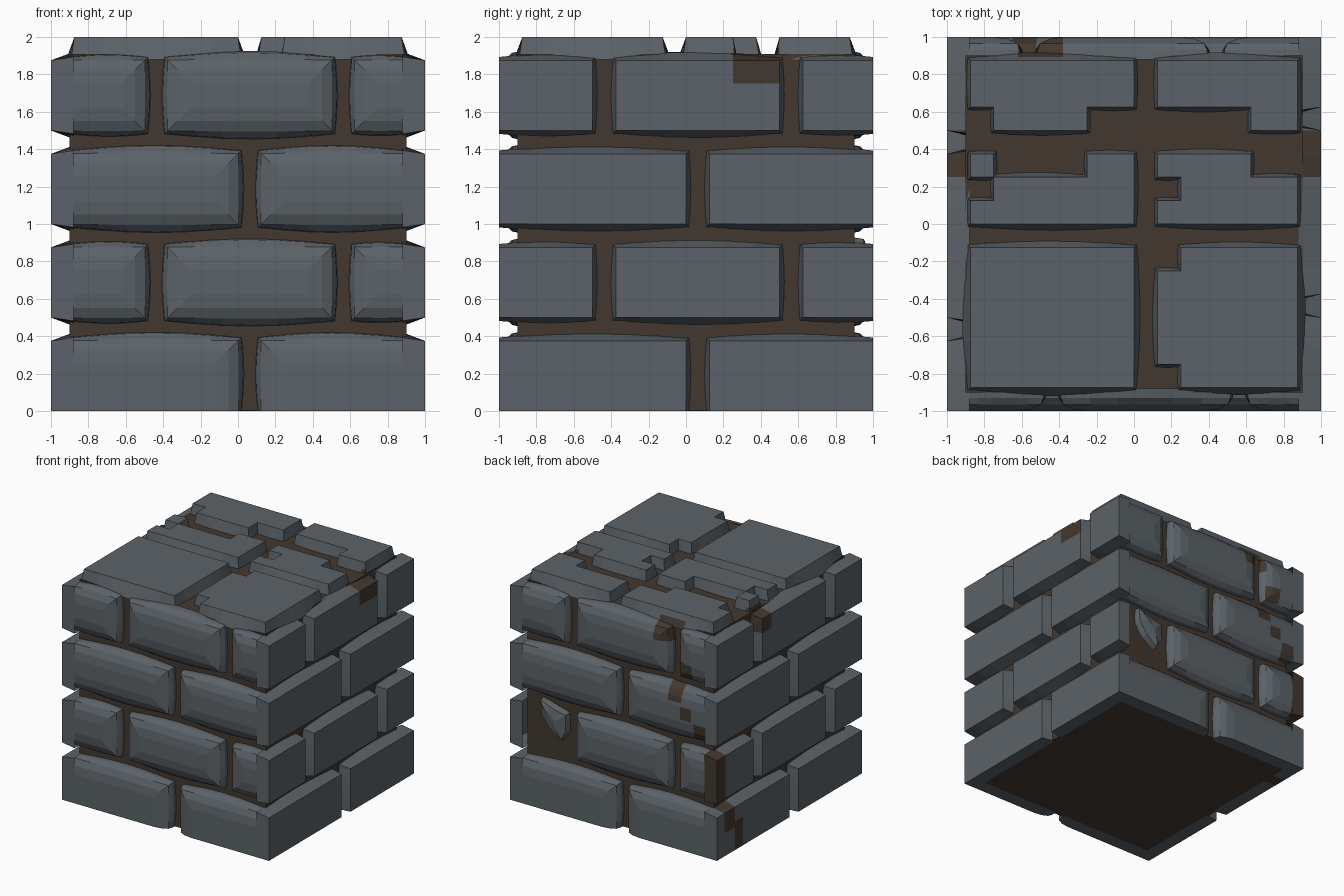
import bpy, bmesh, math
from mathutils import Vector

cube = bpy.data.objects.get("Cube")
if cube:
    bpy.data.objects.remove(cube)


def make_material(name, rgb):
    mat = bpy.data.materials.new(name)
    mat.use_nodes = True
    mat.diffuse_color = (*rgb, 1)
    bsdf = next(n for n in mat.node_tree.nodes if n.type == 'BSDF_PRINCIPLED')
    bsdf.inputs["Base Color"].default_value = (*rgb, 1)
    bsdf.inputs["Roughness"].default_value = 0.9
    return mat


STONE = make_material("slate_grey", (0.105, 0.123, 0.138))
MORTAR = make_material("earth_brown", (0.055, 0.040, 0.028))

# Each face maps (across, up, outward) to the world
FRAMES = {
    "front": lambda u, v, d: Vector((u, -d, v + 1)),
    "right": lambda u, v, d: Vector((d, u, v + 1)),
    "back": lambda u, v, d: Vector((-u, d, v + 1)),
    "left": lambda u, v, d: Vector((-d, -u, v + 1)),
    "top": lambda u, v, d: Vector((u, v, d + 1)),
}

# Profiles: (outward distance, growth of the outline)
FLAT = [(0.88, 0.045), (1, 0)]
PILLOW = [(0.88, 0.05), (0.93, 0.04), (0.965, 0.005), (0.99, -0.05), (1, -0.12)]
CHIP = [(0.88, 0.03), (0.95, 0), (0.97, -0.05)]

# Regions where stone is stained to mortar: low and high corners
BACK_STAINS = [(-0.62, -0.38, 1.77, 1.95), (-0.75, -0.62, 1.5, 1.63),
               (-0.65, -0.52, 1.28, 1.45), (-0.75, -0.64, 1.14, 1.25),
               (-0.89, -0.77, 0.98, 1.13), (-1.01, -0.88, 0.48, 0.95)]
STAINS = [((a, 0.88, c), (b, 1.01, d)) for a, b, c, d in BACK_STAINS]
STAINS += [((-1.01, y0, z0), (-0.85, y1, z1)) for y0, y1, z0, z1 in
           [(0.25, 0.5, 1.75, 1.94), (0.75, 0.9, 0.2, 0.5), (0.64, 0.75, -0.01, 0.25)]]
STAINS.append(((0.85, 0.25, 1.75), (1.01, 0.5, 1.94)))


def loop_points(outline, grow, steps=6):
    """Offset an outline, bowing long edges; edges on the block corners stay put."""
    pts = [Vector(p) for p in outline]
    count = len(pts)
    edges, normals, free = [], [], []
    for i, p in enumerate(pts):
        q = pts[(i + 1) % count]
        e = q - p
        n = Vector((e.y, -e.x)).normalized()
        edges.append(e)
        normals.append(n)
        free.append(0 if p.dot(n) > 0.89 else 1)
    corner = grow * 0.4 if grow > 0 else grow
    bow = max(grow, 0) * 0.6
    moved = [p + corner * (normals[i - 1] * free[i - 1] + normals[i] * free[i])
             for i, p in enumerate(pts)]
    result = []
    for i in range(count):
        size = min(1, edges[i].length / 0.8) * bow * free[i]
        for k in range(steps):
            t = k / steps
            result.append(moved[i].lerp(moved[(i + 1) % count], t)
                          + normals[i] * size * math.sin(math.pi * t))
    return result


def stain(bm):
    """Cut the stained regions into the faces and colour them."""
    for lo, hi in STAINS:
        if any(max(v.co[a] for v in bm.verts) <= lo[a]
               or min(v.co[a] for v in bm.verts) >= hi[a] for a in range(3)):
            continue
        for axis in range(3):
            n = Vector((0, 0, 0))
            n[axis] = 1
            for value in (lo[axis], hi[axis]):
                bmesh.ops.bisect_plane(bm, geom=bm.verts[:] + bm.edges[:] + bm.faces[:],
                                       plane_co=n * value, plane_no=n)
        for f in bm.faces:
            c = f.calc_center_median()
            if all(lo[a] < c[a] < hi[a] for a in range(3)):
                f.material_index = 1


def finish(name, bm, materials):
    mesh = bpy.data.meshes.new(name)
    bm.to_mesh(mesh)
    bm.free()
    for m in materials:
        mesh.materials.append(m)
    obj = bpy.data.objects.new(name, mesh)
    bpy.context.collection.objects.link(obj)
    return obj


def raised_stone(name, side, outline, profile):
    bm = bmesh.new()
    rings = [[bm.verts.new(FRAMES[side](p.x, p.y, d)) for p in loop_points(outline, g)]
             for d, g in profile]
    for low, high in zip(rings, rings[1:]):
        for i in range(len(low)):
            j = (i + 1) % len(low)
            bm.faces.new((low[i], low[j], high[j], high[i]))
    bm.faces.new(rings[-1])
    bmesh.ops.dissolve_degenerate(bm, dist=0.0001, edges=bm.edges[:])
    stain(bm)
    return finish(name, bm, (STONE, MORTAR))


def rect(u0, u1, v0, v1):
    return [(u0, v0), (u1, v0), (u1, v1), (u0, v1)]


# Mortar core
core = bmesh.new()
bmesh.ops.create_cube(core, size=1)
for vert in core.verts:
    vert.co = (vert.co.x * 1.8, vert.co.y * 1.8, 1.91 if vert.co.z > 0 else 0.002)
finish("mortar_core", core, (MORTAR,))

# Running-bond walls: rounded stones front and back, flat ones on the sides
for side in ("front", "right", "back", "left"):
    rounded = side in ("front", "back")
    end = 0.9 if rounded else 1
    for row in range(4):
        v0 = row * 0.5 - 1
        if row % 2:
            spans = [(-end, -0.5), (-0.375, 0.5), (0.625, end)]
        else:
            spans = [(-end, 0), (0.125, end)]
        for i, (u0, u1) in enumerate(spans):
            if side == "back" and row == 1 and i == 0:
                continue  # this stone has broken away
            raised_stone(f"{side}_brick_{row + 1}_{i + 1}", side,
                         rect(u0, u1, v0, v0 + 0.375), PILLOW if rounded else FLAT)

# Remaining fragment of the broken stone
raised_stone("back_broken_fragment", "back",
             [(-0.66, -0.3), (-0.55, -0.38), (-0.5, -0.3), (-0.5, -0.15),
              (-0.6, -0.13), (-0.74, -0.08), (-0.73, -0.2)], CHIP)

# Top paving with chipped outlines
PAVING = {
    "front_right_slab": rect(-0.875, 0, -0.875, -0.125),
    "front_left_slab": [(0.25, -0.875), (0.875, -0.875), (0.875, -0.125), (0.25, -0.125),
                        (0.25, -0.25), (0.125, -0.25), (0.125, -0.75), (0.25, -0.75)],
    "middle_right_slab": [(-0.875, 0), (0, 0), (0, 0.375), (-0.25, 0.375), (-0.25, 0.25),
                          (-0.75, 0.25), (-0.75, 0.125), (-0.875, 0.125)],
    "corner_chip": rect(-0.875, -0.75, 0.25, 0.375),
    "middle_left_slab": [(0.125, 0), (0.875, 0), (0.875, 0.25), (0.625, 0.25), (0.625, 0.375),
                         (0.125, 0.375), (0.125, 0.25), (0.25, 0.25), (0.25, 0.125),
                         (0.125, 0.125)],
    "rear_right_slab": [(-0.75, 0.5), (-0.25, 0.5), (-0.25, 0.625), (0, 0.625), (0, 0.875),
                        (-0.875, 0.875), (-0.875, 0.625), (-0.75, 0.625)],
    "rear_left_slab": [(0.625, 0.5), (0.875, 0.5), (0.875, 0.875), (0.125, 0.875),
                       (0.125, 0.625), (0.625, 0.625)],
}
for name, outline in PAVING.items():
    raised_stone("top_" + name, "top", outline, FLAT)
